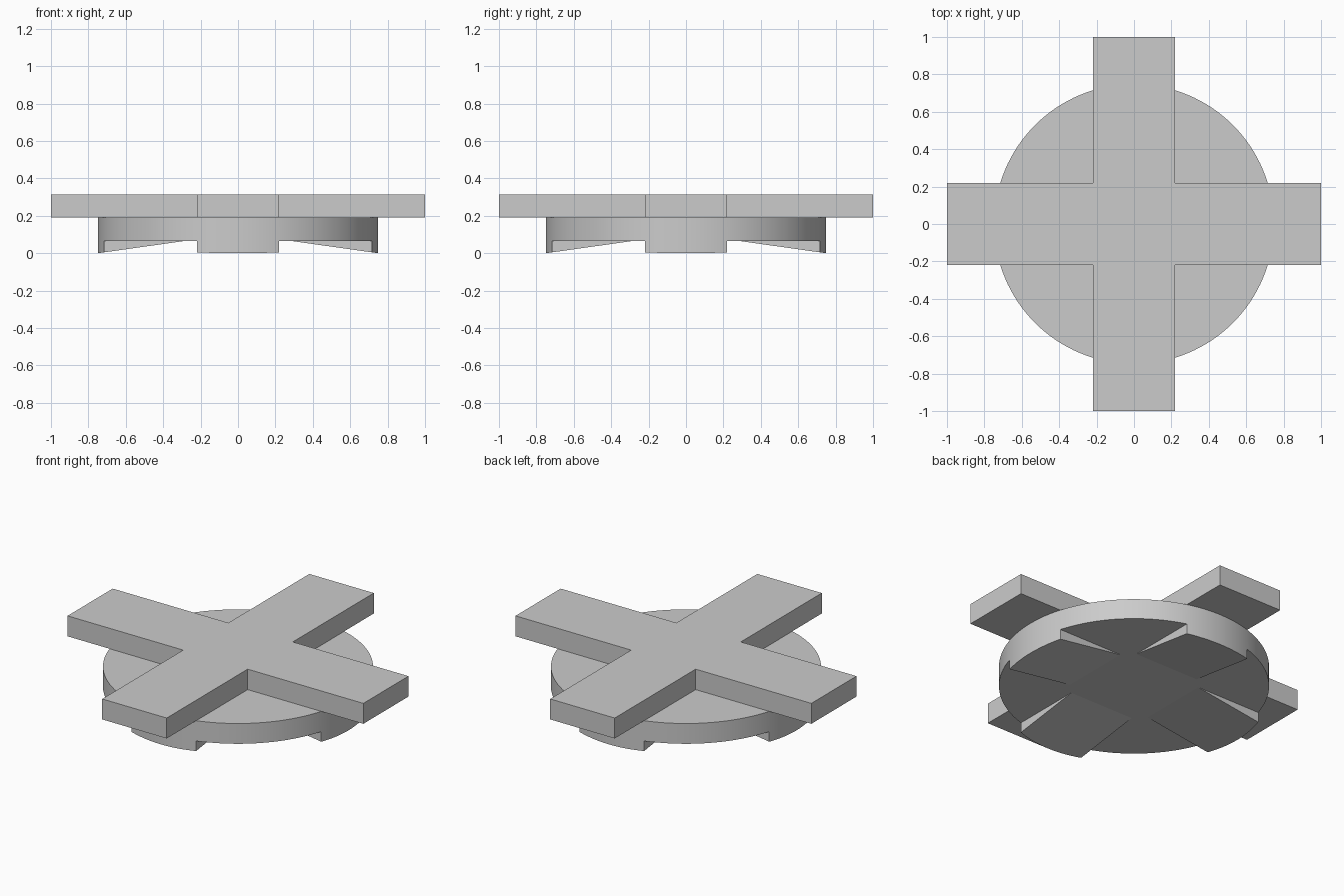
import bpy, bmesh, math
from mathutils import Matrix, Vector

cube = bpy.data.objects.get("Cube")
if cube:
    bpy.data.objects.remove(cube, do_unlink=True)

HALF = 0.218        # half width of every arm
RADIUS = 0.748      # disk radius
TIP = 0.28          # where the wedges meet the recessed floor
FLOOR, DISK_TOP, CROSS_TOP = 0.066, 0.19, 0.315

grey = bpy.data.materials.new("plain grey")
grey.use_nodes = True
colour = (0.6, 0.6, 0.6, 1)
grey.diffuse_color = colour
grey.node_tree.nodes["Principled BSDF"].inputs["Base Color"].default_value = colour


def finish(name, bm):
    bmesh.ops.remove_doubles(bm, verts=bm.verts[:], dist=1e-5)
    bmesh.ops.recalc_face_normals(bm, faces=bm.faces[:])
    mesh = bpy.data.meshes.new(name)
    bm.to_mesh(mesh)
    bm.free()
    mesh.materials.append(grey)
    obj = bpy.data.objects.new(name, mesh)
    bpy.context.collection.objects.link(obj)
    return obj


def add_face(bm, points):
    bm.faces.new([bm.verts.new(p) for p in points])


def arc(start, end, steps):
    angles = [start + (end - start) * i / steps for i in range(steps + 1)]
    return [(RADIUS * math.cos(a), RADIUS * math.sin(a)) for a in angles]


def at(points, z):
    return [Vector((x, y, z)) for x, y in points]


# Cross plate: one outline turned four times, then extruded
bm = bmesh.new()
outline = []
for k in range(4):
    turn = Matrix.Rotation(k * math.pi / 2, 3, 'Z')
    outline += [turn @ Vector(p) for p in
                ((1, -HALF, DISK_TOP), (1, HALF, DISK_TOP), (HALF, HALF, DISK_TOP))]
base = bm.faces.new([bm.verts.new(p) for p in outline])
result = bmesh.ops.extrude_face_region(bm, geom=[base], use_keep_orig=True)
raised = [v for v in result["geom"] if isinstance(v, bmesh.types.BMVert)]
bmesh.ops.translate(bm, verts=raised, vec=(0, 0, CROSS_TOP - DISK_TOP))
finish("cross_plate", bm)

# Disk with four sloping wedges beneath the arms
bm = bmesh.new()
edge = math.asin(HALF / RADIUS)
arm_arc = arc(-edge, edge, 12)
gap_arc = arc(edge, math.pi / 2 - edge, 20)
low = [Vector((x, y, FLOOR * (RADIUS - x) / (RADIUS - TIP))) for x, y in arm_arc]
arm_top, arm_mid = at(arm_arc, DISK_TOP), at(arm_arc, FLOOR)
gap_top, gap_mid = at(gap_arc, DISK_TOP), at(gap_arc, FLOOR)
tips = [Vector((TIP, -HALF, FLOOR)), Vector((TIP, HALF, FLOOR))]

quarter = [tips + low[::-1],                       # wedge underside
           [tips[0], low[0], arm_mid[0]],          # wedge sides
           [tips[1], low[-1], arm_mid[-1]]]
for i in range(12):                                # rim above a wedge
    rim = [arm_top[i], low[i], low[i + 1], arm_top[i + 1]]
    if i == 11:
        rim.insert(3, arm_mid[-1])
    if i == 0:
        rim.insert(1, arm_mid[0])
    quarter.append(rim)
for i in range(20):                                # rim above a recess
    quarter.append([gap_top[i], gap_mid[i], gap_mid[i + 1], gap_top[i + 1]])

top, floor = [], []
for k in range(4):
    turn = Matrix.Rotation(k * math.pi / 2, 3, 'Z')
    for points in quarter:
        add_face(bm, [turn @ p for p in points])
    top += [turn @ p for p in arm_top[:-1] + gap_top[:-1]]
    floor += [turn @ p for p in tips + gap_mid]
add_face(bm, top)
add_face(bm, floor)
disk = finish("wedged_disk", bm)

# Round rim, crisp everywhere else
bpy.ops.object.select_all(action='DESELECT')
disk.select_set(True)
bpy.context.view_layer.objects.active = disk
bpy.ops.object.shade_smooth_by_angle(angle=math.radians(5))
